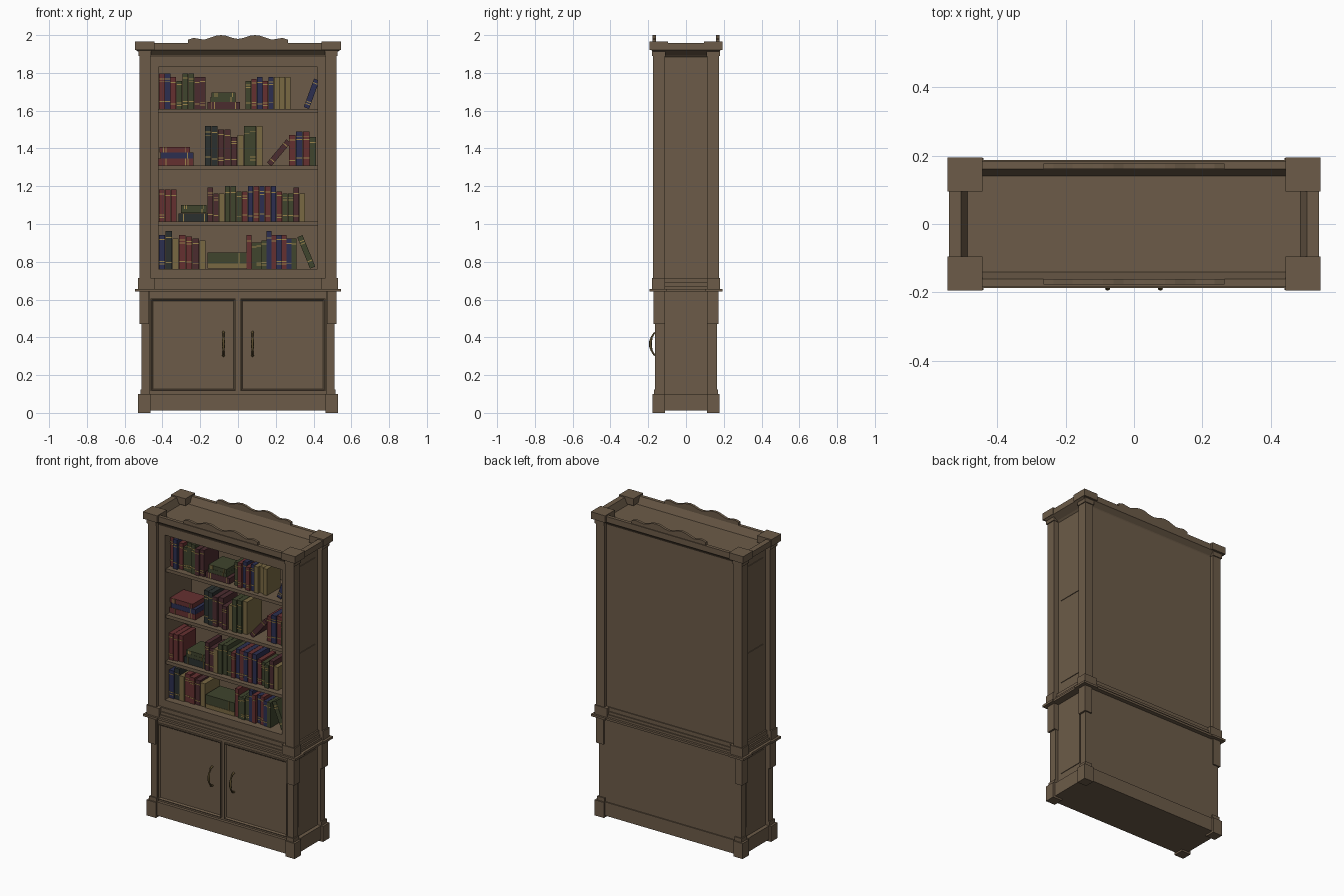
import bpy, bmesh, random
from math import radians
from mathutils import Matrix, Vector

cube = bpy.data.objects.get("Cube")
if cube:
    bpy.data.objects.remove(cube, do_unlink=True)
random.seed(4)


def material(name, r, g, b):
    m = bpy.data.materials.new(name)
    m.use_nodes = True
    m.diffuse_color = (r, g, b, 1)
    m.node_tree.nodes["Principled BSDF"].inputs["Base Color"].default_value = (r, g, b, 1)
    return m


wood = material("brown wood", .15, .105, .065)
bronze = material("dark bronze", .10, .07, .025)
BOOKS = {
    "R": material("red cover", .13, .03, .03),
    "B": material("burgundy cover", .07, .025, .028),
    "N": material("navy cover", .025, .028, .08),
    "G": material("green cover", .05, .058, .026),
    "C": material("charcoal cover", .024, .03, .028),
    "M": material("mustard cover", .19, .14, .055),
    "Y": material("gold band", .33, .23, .07),
}
CODES = list(BOOKS)


def add_box(bm, lo, hi, index=0, matrix=None):
    size = Vector(hi) - Vector(lo)
    place = Matrix.Translation((Vector(lo) + Vector(hi)) / 2) @ Matrix.Diagonal((*size, 1))
    made = bmesh.ops.create_cube(bm, size=1, matrix=(matrix or Matrix()) @ place)
    for f in {f for v in made["verts"] for f in v.link_faces}:
        f.material_index = index


def finish(name, bm, *mats):
    bmesh.ops.recalc_face_normals(bm, faces=bm.faces)
    mesh = bpy.data.meshes.new(name)
    bm.to_mesh(mesh)
    bm.free()
    for m in mats:
        mesh.materials.append(m)
    ob = bpy.data.objects.new(name, mesh)
    bpy.context.collection.objects.link(ob)
    return ob


def slab(name, hx, hy, z0, z1):
    bm = bmesh.new()
    add_box(bm, (-hx, -hy, z0), (hx, hy, z1))
    finish(name, bm, wood)


def sides(name, x0, x1, y0, y1, z0, z1):
    bm = bmesh.new()
    for s in (1, -1):
        xs = sorted((s * x0, s * x1))
        add_box(bm, (xs[0], y0, z0), (xs[1], y1, z1))
    finish(name, bm, wood)


def corners(name, x0, x1, y0, y1, z0, z1):
    bm = bmesh.new()
    for sx in (1, -1):
        for sy in (1, -1):
            xs, ys = sorted((sx * x0, sx * x1)), sorted((sy * y0, sy * y1))
            add_box(bm, (xs[0], ys[0], z0), (xs[1], ys[1], z1))
    finish(name, bm, wood)


def rail(name, hx, y0, y1, z0, z1):
    bm = bmesh.new()
    add_box(bm, (-hx, y0, z0), (hx, y1, z1))
    finish(name, bm, wood)


# Plinth and lower cabinet
slab("plinth", .515, .167, .012, .1)
corners("plinth_block", .463, .53, .112, .178, 0, .1)
corners("plinth_step", .465, .517, .115, .17, .1, .125)
slab("lower_cabinet", .49, .148, .1, .65)
rail("lower_back", .48, .14, .16, .1, .65)
corners("lower_post", .467, .51, .115, .163, .1, .65)
corners("lower_bracket", .47, .522, .112, .172, .47, .645)

# Stepped waist moulding
slab("waist_ledge", .537, .187, .643, .657)
corners("waist_ledge_corner", .44, .545, .1, .193, .643, .657)
slab("waist_step_low", .52, .172, .657, .672)
slab("waist_step_mid", .51, .165, .672, .69)
slab("waist_step_top", .5, .158, .69, .715)
corners("waist_block", .44, .53, .112, .18, .655, .715)

# Open upper cabinet
corners("upper_post", .463, .522, .112, .174, .715, 1.9)
corners("post_capital", .46, .528, .108, .18, 1.89, 1.922)
sides("upper_side", .46, .49, -.15, .15, .715, 1.9)
sides("face_stile", .42, .47, -.148, -.125, .715, 1.9)
sides("inner_side", .42, .465, -.13, .14, .715, 1.9)
rail("bottom_rail", .43, -.148, .14, .715, .763)
rail("top_rail", .43, -.148, .14, 1.83, 1.9)
rail("upper_back", .465, .125, .152, .715, 1.9)
SHELVES = (.763, 1.012, 1.31, 1.608)
for top in SHELVES[1:]:
    rail("shelf", .422, -.135, .13, top - .021, top)

# Thin raised panels on the sides
for z0, z1 in ((.16, .6), (.78, 1.28), (1.34, 1.84)):
    sides("side_panel", .488, .494, -.085, .085, z0, z1)

# Flared crown with a sunken top
bm = bmesh.new()
rings = []
for hx, hy, z in ((.49, .15, 1.885), (.5, .155, 1.895), (.535, .178, 1.917), (.54, .182, 1.92),
                  (.54, .182, 1.957), (.505, .16, 1.957), (.487, .14, 1.912)):
    rings.append([bm.verts.new((sx * hx, sy * hy, z))
                  for sx, sy in ((-1, -1), (1, -1), (1, 1), (-1, 1))])
for a, b in zip(rings, rings[1:]):
    for i in range(4):
        j = (i + 1) % 4
        bm.faces.new((a[i], a[j], b[j], b[i]))
bm.faces.new(rings[0])
bm.faces.new(rings[-1])
finish("crown", bm, wood)
corners("crown_block", .443, .545, .095, .194, 1.92, 1.965)

# Wavy crest boards, front and back
half = ((0, .98), (.03, .985), (.06, .996), (.09, 1), (.12, .996), (.15, .985), (.18, .976),
        (.205, .98), (.235, .985), (.265, .976), (.265, .95))
outline = [(-x, z) for x, z in half[:0:-1]] + list(half)
for name, y in (("front_crest", -.177), ("back_crest", .16)):
    bm = bmesh.new()
    face = bm.faces.new([bm.verts.new((x, y, 1 + z)) for x, z in outline])
    side = bmesh.ops.extrude_face_region(bm, geom=[face])["geom"]
    bmesh.ops.translate(bm, vec=(0, .017, 0), verts=[v for v in side if isinstance(v, bmesh.types.BMVert)])
    finish(name, bm, wood)

# Doors with sunken panels, and curved pulls
for name, x0, x1, hx in (("right_door", -.462, -.012, -.077), ("left_door", .012, .462, .077)):
    bm = bmesh.new()
    add_box(bm, (x0, -.16, .115), (x1, -.14, .605))
    bm.normal_update()
    front = [f for f in bm.faces if f.normal.y < -.9]
    bmesh.ops.inset_region(bm, faces=front, thickness=.007)
    bmesh.ops.inset_region(bm, faces=front, thickness=.01, depth=-.009)
    finish(name, bm, wood)
    curve = bpy.data.curves.new(name + "_pull", "CURVE")
    curve.dimensions = "3D"
    curve.bevel_depth, curve.bevel_resolution, curve.use_fill_caps = .006, 2, True
    path = ((-.062, -.152, 1.2), (-.055, -.17, .8), (-.035, -.182, .8), (-.015, -.187, 1.3), (0, -.188, 1.1),
            (.015, -.187, 1.3), (.035, -.182, .8), (.055, -.17, .8), (.062, -.152, 1.2))
    spline = curve.splines.new("POLY")
    spline.points.add(len(path) - 1)
    for p, (z, y, r) in zip(spline.points, path):
        p.co, p.radius = (hx, y, .365 + z, 1), r
    spline.use_smooth = True
    curve.materials.append(bronze)
    bpy.context.collection.objects.link(bpy.data.objects.new(name + "_pull", curve))


def add_book(bm, code, w, h, matrix, banded=True):
    """Upright book standing on its origin, with gold bands on the spine."""
    depth = random.uniform(.13, .16)
    add_box(bm, (-w / 2, 0, 0), (w / 2, depth, h), CODES.index(code), matrix)
    if banded and code != "M":
        for t in random.choice(((.15, .82), (.2, .75, .83), (.8,), (.12, .2, .85))):
            add_box(bm, (-w / 2, -.002, t * h), (w / 2, .001, t * h + .005), CODES.index("Y"), matrix)


# Upright runs: start, end, cover code and height in hundredths
UPRIGHT = (
    ((-.42, -.17, "N18 C20 M16 R18 R17 B16 M15"), (.045, .31, "R18 G14 G14 G15 N20 R18 N18 R18 N16 G16")),
    ((-.42, -.325, "R17 R17 R17"),
     (-.162, .355, "B18 B15 M15 G19 G19 G16 R16 N19 R19 N19 R19 N19 R16 G15 G15 B18 M15")),
    ((-.177, .03, "C21 C21 B19 B19 B15 M16"), (.03, .13, "G21 G21 M21"), (.27, .415, "R16 N18 R18 G15")),
    ((-.42, -.17, "R19 N19 R17 G15 G19 G19 B17 B17"), (.04, .28, "G15 R16 N17 R15 N17 M17 M17 M17")),
)
# Lying stacks: start, end, cover code and thickness in thousandths
STACKS = (
    ((-.162, .045, "M27"), (-.162, .045, "G60")),
    ((-.315, -.15, "C45"), (-.302, -.166, "G22"), (-.302, -.166, "G22")),
    ((-.42, -.235, "R36"), (-.41, -.235, "N32"), (-.416, -.255, "R30")),
    ((-.162, .01, "B38"), (-.146, -.013, "G26"), (-.14, -.013, "G25")),
)
# Leaning books: foot, tilt in degrees, cover code and length
LEANING = ((.395, -22, "G19"), None, (.165, 40, "B17"), (.362, 20, "N17"))

for row, z in enumerate(SHELVES):
    bm = bmesh.new()
    for x0, x1, text in UPRIGHT[row]:
        items = text.split()
        step = (x1 - x0) / len(items)
        for i, item in enumerate(items):
            spot = Matrix.Translation((x0 + (i + .5) * step, random.uniform(-.11, -.09), z))
            add_book(bm, item[0], step * .94, int(item[1:]) / 100, spot)
    level = z
    for x0, x1, item in STACKS[row]:
        thick = int(item[1:]) / 1000
        spot = Matrix.Translation((x0, -.1, level + thick / 2)) @ Matrix.Rotation(radians(90), 4, "Y")
        add_book(bm, item[0], thick * .97, x1 - x0, spot)
        level += thick
    if LEANING[row]:
        x, tilt, item = LEANING[row]
        spot = Matrix.Translation((x, -.1, z + .006)) @ Matrix.Rotation(radians(tilt), 4, "Y")
        add_book(bm, item[0], .03, int(item[1:]) / 100 - .01, spot)
    finish("shelf_books", bm, *BOOKS.values())
